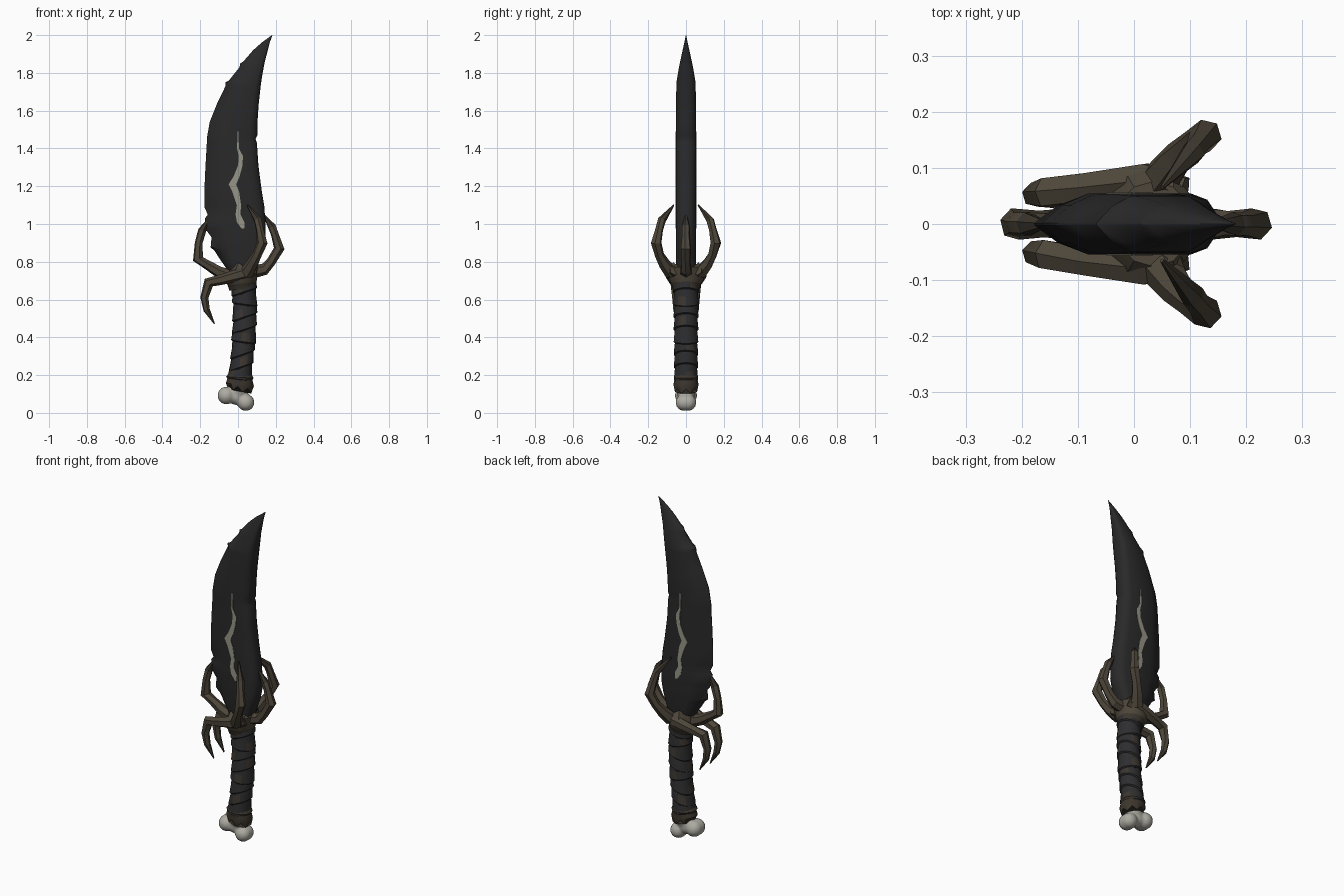
import bpy, bmesh, math
from mathutils import Vector


def material(name, rgb):
    m = bpy.data.materials.new(name)
    m.diffuse_color = (*rgb, 1)
    return m


BLACK = material("blackened steel", (0.022, 0.022, 0.023))
LEATHER = material("dark leather", (0.027, 0.027, 0.029))
WORN = material("worn leather", (0.044, 0.036, 0.028))
HORN = material("brown horn", (0.075, 0.061, 0.042))
DARKHORN = material("dark horn", (0.045, 0.036, 0.026))
BONE = material("pale bone", (0.42, 0.41, 0.36))
CRACK = material("pale crack", (0.31, 0.30, 0.24))


def finish(name, bm, mats, angle=35):
    bmesh.ops.recalc_face_normals(bm, faces=bm.faces)
    me = bpy.data.meshes.new(name)
    bm.to_mesh(me)
    bm.free()
    ob = bpy.data.objects.new(name, me)
    bpy.context.collection.objects.link(ob)
    for m in mats:
        me.materials.append(m)
    bpy.ops.object.select_all(action='DESELECT')
    ob.select_set(True)
    bpy.context.view_layer.objects.active = ob
    bpy.ops.object.shade_smooth_by_angle(angle=math.radians(angle))
    return ob


def loft(name, rings, mats, rule=None, angle=35):
    """Bridge equal rings of points and cap both ends."""
    bm = bmesh.new()
    rows = [[bm.verts.new(p) for p in r] for r in rings]
    n = len(rows[0])
    for i in range(len(rows) - 1):
        for j in range(n):
            k = (j + 1) % n
            f = bm.faces.new((rows[i][j], rows[i][k], rows[i + 1][k], rows[i + 1][j]))
            if rule:
                f.material_index = rule(i, j)
    bm.faces.new(rows[0])
    bm.faces.new(rows[-1])
    return finish(name, bm, mats, angle)


def ellipse(cx, z, rx, ry, n=16, tilt=0.0, wave=0.0):
    """Horizontal ring, tilted along x, with an optional ragged edge."""
    pts = []
    for j in range(n):
        a = math.tau * j / n
        pts.append((cx + rx * math.cos(a), ry * math.sin(a),
                    z + tilt * math.cos(a) + wave * (-1) ** j))
    return pts


def claw(name, path, radii, mats=(HORN, DARKHORN), n=6):
    """Jointed, faceted claw swept along a path."""
    pts = [Vector(p) for p in path]
    rings = []
    for i, p in enumerate(pts):
        t = (pts[min(i + 1, len(pts) - 1)] - pts[max(i - 1, 0)]).normalized()
        side = t.cross(Vector((0.25, 1, 0.1))).normalized()
        up = side.cross(t)
        rings.append([p + radii[i] * (side * math.cos(math.tau * j / n)
                                      + up * math.sin(math.tau * j / n)) for j in range(n)])
    return loft(name, rings, mats, lambda i, j: 1 if i == len(pts) - 2 else 0, 30)


# Blade: height, cutting edge x, spine x, half thickness
BLADE = [
    (0.70, -0.03, 0.08, 0.050), (0.77, -0.065, 0.10, 0.053), (0.82, -0.10, 0.115, 0.054),
    (0.86, -0.125, 0.13, 0.054), (0.875, -0.145, 0.135, 0.054), (0.93, -0.14, 0.145, 0.054),
    (0.97, -0.17, 0.145, 0.054), (1.03, -0.175, 0.145, 0.054), (1.05, -0.16, 0.142, 0.054),
    (1.09, -0.178, 0.14, 0.054), (1.18, -0.178, 0.125, 0.054), (1.31, -0.172, 0.108, 0.054),
    (1.43, -0.165, 0.10, 0.054), (1.45, -0.165, 0.093, 0.054), (1.47, -0.162, 0.102, 0.054),
    (1.54, -0.15, 0.103, 0.054), (1.64, -0.11, 0.11, 0.053), (1.73, -0.066, 0.12, 0.051),
    (1.75, -0.067, 0.123, 0.050), (1.76, -0.048, 0.124, 0.049), (1.83, 0.008, 0.136, 0.037),
    (1.85, 0.012, 0.14, 0.033), (1.86, 0.028, 0.142, 0.031), (1.92, 0.08, 0.158, 0.018),
    (1.96, 0.125, 0.168, 0.009), (2.0, 0.18, 0.182, 0.001)]
HALF = [(0.0, 0.03), (0.14, 0.62), (0.32, 1.0), (0.85, 1.0), (0.95, 0.8), (1.0, 0.4)]
rings = []
for z, a, b, h in BLADE:
    front = [(a + (b - a) * u, -h * v, z) for u, v in HALF]
    rings.append(front + [(x, -y, zz) for x, y, zz in reversed(front)])
loft("blade", rings, [BLACK], angle=40)

# Jagged pale crack on both faces: centre x, height, half width
VEIN = [(0.00, 1.49, .002), (0.00, 1.40, .005), (0.015, 1.36, .011), (0.012, 1.31, .012),
        (-0.008, 1.25, .016), (-0.03, 1.21, .020), (-0.012, 1.17, .018), (0.005, 1.10, .011),
        (0.0, 1.05, .013), (0.014, 1.01, .020), (0.026, 0.975, .007)]
for side, label in ((-1, "front"), (1, "back")):
    loft(label + "_crack", [[(x - w, side * y, z), (x + w, side * y, z),
                             (x + w, side * .052, z), (x - w, side * .052, z)]
                            for x, z, w in VEIN for y in (.0565,)], [CRACK])

# Wrapped grip: overlapping tilted leather turns along a gentle curve
rings = []
TURNS = 8
for i in range(TURNS):
    for s, grow in ((0.02, 0.0), (0.12, 0.007), (0.85, 0.002)):
        z = 0.17 + 0.53 * (i + s) / TURNS
        u = (z - 0.17) / 0.53
        cx = 0.008 + 0.028 * math.sin(math.pi * min(u * 0.72, 1))
        r = 0.058 + grow + 0.003 * u
        rings.append(ellipse(cx, z, r, r + 0.012 * max(0, u - 0.7), 18,
                             0.022 * (1 if i % 3 else -0.4)))
loft("grip", rings, [LEATHER, WORN],
     lambda i, j: 1 if i % 3 == 1 and (i // 3 * 5 + j) % 18 in (0, 1, 10, 11) else 0, 40)

# Ragged collar above the pommel
loft("pommel_collar", [ellipse(0.012, 0.125, 0.064, 0.060, 14, -0.012, 0.012),
                       ellipse(0.010, 0.150, 0.074, 0.068, 14, -0.008),
                       ellipse(0.010, 0.178, 0.066, 0.062, 14, -0.004),
                       ellipse(0.010, 0.188, 0.073, 0.066, 14, -0.004),
                       ellipse(0.010, 0.205, 0.062, 0.058, 14)], [DARKHORN])

# Bone pommel: shaft and knuckles fused into one smooth form
bm = bmesh.new()
for x, y, z, r in ((0.01, 0, 0.165, .052), (0.005, 0, 0.125, .052), (-0.062, -.012, 0.092, .047),
                   (-0.062, .012, 0.092, .047), (0.042, -.010, 0.055, .045),
                   (0.042, .010, 0.055, .045), (-0.01, 0, 0.088, .046)):
    res = bmesh.ops.create_icosphere(bm, subdivisions=3, radius=r)
    bmesh.ops.translate(bm, verts=res["verts"], vec=(x, y, z))
bone = finish("bone_pommel", bm, [BONE])
fuse = bone.modifiers.new("fuse", 'REMESH')
fuse.mode, fuse.voxel_size, fuse.use_smooth_shade = 'VOXEL', 0.008, True
soft = bone.modifiers.new("soften", 'SMOOTH')
soft.factor, soft.iterations = 0.5, 4

# Guard: slanted faceted crown around the blade root
loft("guard", [ellipse(0.022, 0.655, 0.068, 0.070, 12, 0.008),
               ellipse(0.022, 0.685, 0.076, 0.080, 12, 0.010),
               ellipse(0.020, 0.715, 0.086, 0.098, 12, 0.024),
               ellipse(0.028, 0.755, 0.084, 0.104, 12, 0.020),
               ellipse(0.035, 0.785, 0.070, 0.076, 12, 0.0, 0.012)],
     [HORN, DARKHORN], lambda i, j: 1 if i == 0 else 0, 30)

# Centre claws on the cutting side and the spine side
R = (0.038, 0.031, 0.025, 0.029, 0.021, 0.022, 0.004)
claw("cutting_side_claw", [(-0.02, 0, .715), (-0.10, 0, .745), (-0.165, 0, .785),
                           (-0.212, 0, .815), (-0.208, 0, .90), (-0.19, 0, .965),
                           (-0.155, 0, 1.03)], R)
claw("spine_side_claw", [(0.06, 0, .745), (0.14, 0, .76), (0.175, 0, .80),
                         (0.218, 0, .87), (0.195, 0, .945), (0.18, 0, .985),
                         (0.135, 0, 1.05)], R)

# Mirrored claws on the two faces
for s, label in ((-1, "front"), (1, "back")):
    claw(label + "_upper_claw", [(0.045, s * .075, .74), (0.075, s * .115, .79),
                                 (0.10, s * .14, .835), (0.128, s * .158, .90),
                                 (0.115, s * .142, .97), (0.105, s * .128, 1.02),
                                 (0.05, s * .065, 1.10)], R)
    claw(label + "_lower_claw", [(0.09, s * .060, .755), (0.02, s * .078, .735),
                                 (-0.09, s * .066, .705), (-0.155, s * .055, .69),
                                 (-0.178, s * .052, .61), (-0.166, s * .050, .545),
                                 (-0.125, s * .048, .472)],
         (0.026, 0.034, 0.028, 0.029, 0.022, 0.018, 0.003))
